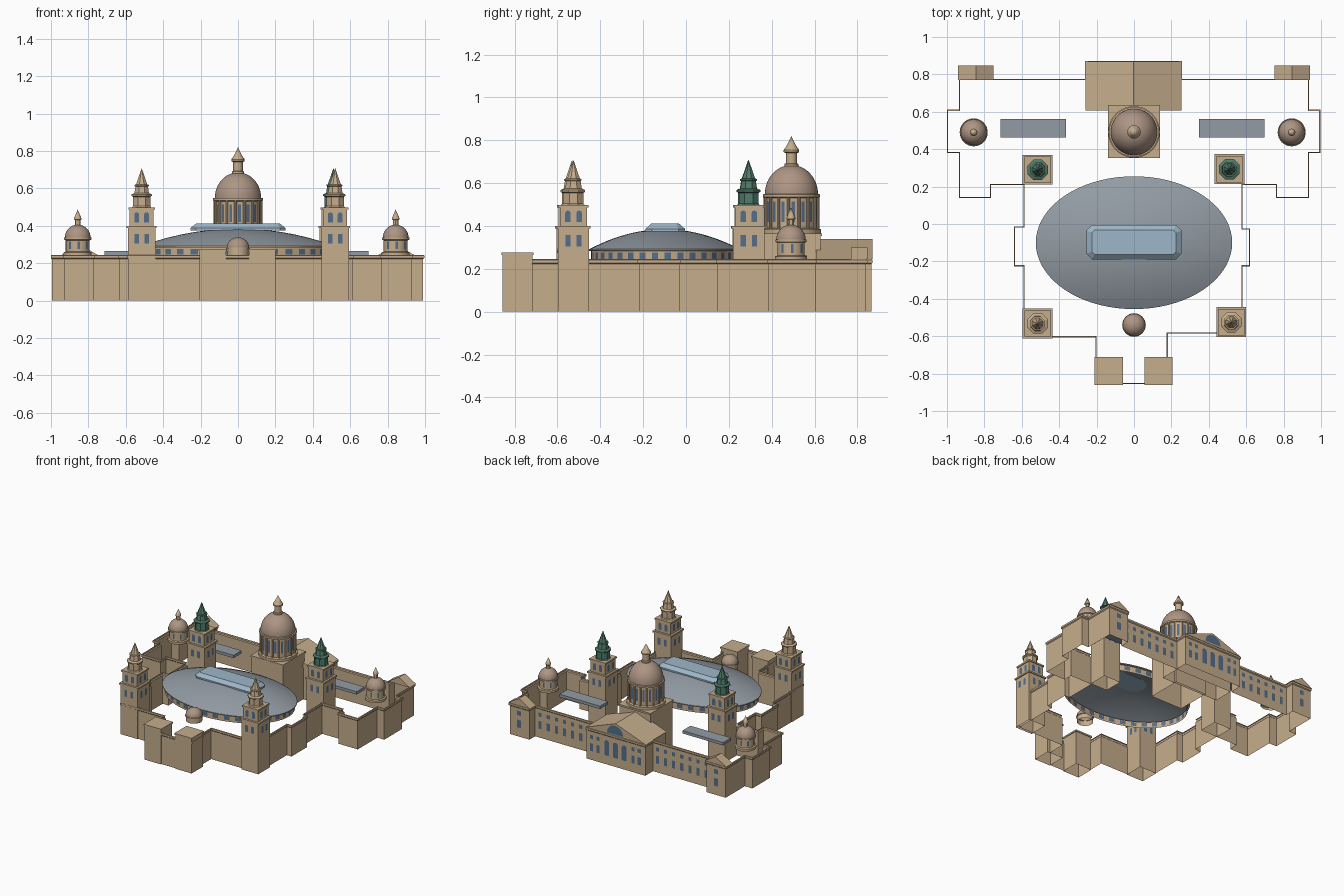
import bpy, bmesh
from math import pi, sin, cos, sqrt
from mathutils import Vector, Matrix

if "Cube" in bpy.data.objects:
    bpy.data.objects.remove(bpy.data.objects["Cube"])


def material(name, rgb):
    m = bpy.data.materials.new(name)
    m.use_nodes = True
    m.diffuse_color = (*rgb, 1)
    m.node_tree.nodes["Principled BSDF"].inputs["Base Color"].default_value = (*rgb, 1)
    return m


STONE = material("sandstone", (0.56, 0.42, 0.265))
DOME = material("dome_brown", (0.42, 0.30, 0.23))
ROOF = material("slate_roof", (0.29, 0.33, 0.37))
SKY = material("skylight_blue", (0.34, 0.47, 0.58))
GREEN = material("copper_green", (0.08, 0.20, 0.145))
GLASS = material("window_blue", (0.09, 0.155, 0.26))


def finish(name, bm, mats, smooth=False):
    bmesh.ops.recalc_face_normals(bm, faces=bm.faces)
    me = bpy.data.meshes.new(name)
    bm.to_mesh(me)
    bm.free()
    ob = bpy.data.objects.new(name, me)
    bpy.context.collection.objects.link(ob)
    for m in mats:
        me.materials.append(m)
    if smooth:
        bpy.ops.object.select_all(action='DESELECT')
        ob.select_set(True)
        bpy.context.view_layer.objects.active = ob
        bpy.ops.object.shade_smooth_by_angle(angle=pi / 6)
    return ob


def box(name, x0, x1, y0, y1, z0, z1, mat=STONE, open_bottom=False):
    bm = bmesh.new()
    bmesh.ops.create_cube(bm, size=1)
    for v in bm.verts:
        v.co = ((x0 + x1) / 2 + v.co.x * (x1 - x0), (y0 + y1) / 2 + v.co.y * (y1 - y0),
                (z0 + z1) / 2 + v.co.z * (z1 - z0))
    if open_bottom:
        low = [f for f in bm.faces if all(v.co.z < z0 + 1e-5 for v in f.verts)]
        bmesh.ops.delete(bm, geom=low, context='FACES_ONLY')
    return finish(name, bm, [mat])


def lathe(name, centre, profile, n, mats, rule=None, scale=(1, 1), smooth=True, turn=0.0):
    """Revolve (radius, z) points; rule(ring, segment) picks the material."""
    bm = bmesh.new()
    rings = []
    for r, z in profile:
        angles = [turn + 2 * pi * i / n for i in range(n)] if r > 0 else [0]
        rings.append([bm.verts.new((centre[0] + r * scale[0] * cos(a),
                                    centre[1] + r * scale[1] * sin(a), z)) for a in angles])
    for k, (a, b) in enumerate(zip(rings, rings[1:])):
        for i in range(n):
            j = (i + 1) % n
            if len(b) == 1:
                f = bm.faces.new((a[i], a[j], b[0]))
            else:
                f = bm.faces.new((a[i], a[j], b[j], b[i]))
            f.material_index = rule(k, i) if rule else 0
    return finish(name, bm, mats, smooth)


def gable(name, x0, x1, y0, y1, z0, z1):
    bm = bmesh.new()
    ends = [[bm.verts.new(p) for p in ((x0, y, z0), (x1, y, z0), ((x0 + x1) / 2, y, z1))]
            for y in (y0, y1)]
    a, b = ends
    bm.faces.new(a)
    bm.faces.new(b)
    for i in range(3):
        j = (i + 1) % 3
        bm.faces.new((a[i], a[j], b[j], b[i]))
    return finish(name, bm, [STONE])


# Window plates collect in one mesh
panes = bmesh.new()


def window(x, y, z, w, h, facing, arched=False):
    """Plate with its sill at z; facing is the heading of its outward normal."""
    pts = [(-w / 2, 0), (w / 2, 0)]
    if arched:
        pts += [(w / 2 * cos(pi * i / 8), h - w / 2 + w / 2 * sin(pi * i / 8)) for i in range(9)]
    else:
        pts += [(w / 2, h), (-w / 2, h)]
    turn = Matrix.Rotation(facing, 3, 'Z')
    panes.faces.new([panes.verts.new(Vector((x, y, z)) + turn @ Vector((0.003, u, v)))
                     for u, v in pts])


# Perimeter wall with cornice, swept along the plan outline
plan = [(-.20, -.85), (.195, -.85), (.195, -.72), (.175, -.72), (.175, -.58), (.575, -.58),
        (.575, -.22), (.615, -.22), (.615, -.03), (.575, -.03), (.575, .215), (.765, .215),
        (.765, .145), (.93, .145), (.93, .385), (.99, .385), (.99, .605), (.93, .605),
        (.93, .84), (.76, .84), (.76, .77), (.25, .77), (.25, .865), (-.255, .865),
        (-.255, .77), (-.765, .77), (-.765, .84), (-.93, .84), (-.93, .605), (-.995, .605),
        (-.995, .385), (-.93, .385), (-.93, .145), (-.77, .145), (-.77, .215), (-.585, .215),
        (-.585, -.02), (-.635, -.02), (-.635, -.22), (-.585, -.22), (-.585, -.60), (-.20, -.60)]
bm = bmesh.new()
loops = []
for off, z in ((0, 0), (0, .222), (.006, .228), (.006, .242), (0, .245)):
    loop = []
    for i, p in enumerate(plan):
        p = Vector(p)
        d0 = (p - Vector(plan[i - 1])).normalized()
        d1 = (Vector(plan[(i + 1) % len(plan)]) - p).normalized()
        loop.append(bm.verts.new((p.x + off * (d0.y + d1.y), p.y - off * (d0.x + d1.x), z)))
    loops.append(loop)
for a, b in zip(loops, loops[1:]):
    for i in range(len(plan)):
        j = (i + 1) % len(plan)
        bm.faces.new((a[i], a[j], b[j], b[i]))
finish("perimeter_wall", bm, [STONE])

# Entrance blocks at the front
for side, x0, x1 in (("right", -.205, -.065), ("left", .06, .20)):
    box(side + "_entrance_block", x0, x1, -.857, -.717, 0, .265, open_bottom=True)
    box(side + "_entrance_cap", x0 - .005, x1 + .005, -.862, -.712, .265, .277)

# Rear hall, pediments and facade windows
box("rear_hall", -.25, .245, .61, .768, 0, .245, open_bottom=True)
gable("rear_hall_roof", -.26, .255, .607, .87, .245, .34)
window(0, .87, .255, .14, .07, pi / 2, True)
for i in (-1, 0, 1):
    window(i * .075, .865, .07, .042, .12, pi / 2, True)
for s in (-1, 1):
    side = "left" if s > 0 else "right"
    gable(side + "_pavilion_roof", s * .76 - .008 * s, s * .94, .77, .847, .245, .30)
    window(s * .847, .84, .07, .035, .06, pi / 2)
    window(s * .847, .84, .165, .035, .035, pi / 2)
    for x in (.15, .205):
        window(s * x, .865, .07, .027, .06, pi / 2)
        window(s * x, .865, .165, .027, .03, pi / 2)
    for i in range(7):
        window(s * (.295 + i * .07), .77, .07, .027, .06, pi / 2)
        window(s * (.295 + i * .07), .77, .165, .027, .03, pi / 2)
    # Slate strips over the rear wings
    box(side + "_wing_roof", s * .53 - .175 - .008, s * .53 + .175 - .008, .463, .562,
        .243, .265, ROOF)

# Oval hall: windowed drum, shallow roof, skylight
oval = (.525, .355)
lathe("oval_drum", (0, -.1), [(.965, .235), (.965, .247), (.965, .277), (.965, .283), (1, .285),
      (1, .292)], 72, [STONE, GLASS], lambda k, i: int(k == 1 and i % 2 == 0), oval)
lathe("oval_roof", (0, -.1), [(r / 12, .29 + .095 * (1 - (r / 12) ** 2)) for r in range(12, -1, -1)],
      72, [ROOF], scale=oval)
bm = bmesh.new()
layers = []
for hx, hy, c, z in ((.255, .092, .03, .375), (.255, .092, .03, .387), (.225, .065, .014, .411)):
    corners = [(hx - c, -hy), (hx, c - hy), (hx, hy - c), (hx - c, hy)]
    corners += [(-x, -y) for x, y in corners]
    layers.append([bm.verts.new((x, y - .097, z)) for x, y in corners])
for a, b in zip(layers, layers[1:]):
    for i in range(8):
        j = (i + 1) % 8
        bm.faces.new((a[i], a[j], b[j], b[i]))
bm.faces.new(layers[0])
bm.faces.new(layers[-1])
finish("skylight", bm, [SKY])


def quarter(r, z, h, r_end, steps=10):
    """Dome profile from radius r at height z, closing in to r_end."""
    pts = [(r * cos(pi / 2 * i / steps), z + h * sin(pi / 2 * i / steps)) for i in range(steps)]
    return [p for p in pts if p[0] > r_end] + [(r_end, z + h * sqrt(1 - (r_end / r) ** 2))]


# Great dome on its square base
MC = (0, .492)
box("great_dome_base", -.135, .135, .36, .627, 0, .355, open_bottom=True)
box("great_dome_base_cap", -.14, .14, .353, .635, .353, .366)
lathe("great_dome_drum", MC, [(.138, .366), (.138, .385), (.122, .39), (.122, .42), (.122, .515),
      (.122, .53), (.133, .535), (.133, .548), (.122, .55)], 48, [STONE, GLASS],
      lambda k, i: int(k == 3 and i % 3 == 0))
for i in range(16):
    a = 2 * pi * (i + .72) / 16
    lathe("drum_column", (MC[0] + .124 * cos(a), MC[1] + .124 * sin(a)),
          [(.007, .388), (.007, .536)], 8, [STONE])
lathe("great_dome", MC, quarter(.124, .548, .137, .025, 14), 48, [DOME])
lathe("great_dome_lantern", MC, [(.033, .675), (.033, .69), (.026, .693), (.026, .74),
      (.036, .745), (.036, .755), (.022, .775), (0, .82)], 16, [STONE])

# Side domes over the wings
for side, x in (("left", .843), ("right", -.857)):
    c = (x, .49)
    lathe(side + "_dome_drum", c, [(.075, .24), (.075, .258), (.064, .262), (.064, .275),
          (.064, .315), (.064, .322), (.073, .326), (.073, .336), (.066, .338)], 32,
          [STONE, GLASS], lambda k, i: int(k == 3 and i % 4 == 0))
    lathe(side + "_dome", c, quarter(.069, .336, .07, .014), 32, [DOME])
    lathe(side + "_dome_lantern", c, [(.015, .398), (.015, .43), (.02, .434), (.02, .44), (0, .487)],
          12, [STONE])

# Small cupola above the entrance
lathe("front_cupola_drum", (0, -.54), [(.058, .24), (.058, .275), (.063, .277), (.063, .283),
      (.058, .284)], 32, [STONE])
lathe("front_cupola", (0, -.54), quarter(.06, .283, .055, 0), 32, [DOME])

# Corner towers, with copper spires on the rear pair
for name, x, y, top in (("front_left", .52, -.525, STONE), ("front_right", -.515, -.532, STONE),
                        ("rear_left", .51, .293, GREEN), ("rear_right", -.515, .29, GREEN)):
    for part, h, z0, z1 in (("base", .073, 0, .39), ("base_cornice", .08, .388, .4),
                            ("belfry", .064, .4, .488), ("belfry_cornice", .07, .486, .498)):
        box(f"{name}_tower_{part}", x - h, x + h, y - h, y + h, z0, z1, open_bottom=z0 == 0)
    lathe(f"{name}_tower_spire", (x, y), [(.056, .498), (.05, .505), (.05, .555), (.059, .56),
          (.059, .568), (.042, .575), (.036, .61), (.041, .613), (.041, .619), (.032, .622),
          (0, .708)], 8, [top], smooth=False, turn=pi / 8)
    for q in range(4):
        a = q * pi / 2
        for s in (-.026, .026):
            for d, z, w, h in ((.073, .305, .024, .052), (.064, .418, .026, .054)):
                window(x + d * cos(a) - s * sin(a), y + d * sin(a) + s * cos(a), z, w, h, a,
                       d < .07)

glass = bpy.data.meshes.new("windows")
panes.to_mesh(glass)
panes.free()
glass.materials.append(GLASS)
bpy.context.collection.objects.link(bpy.data.objects.new("windows", glass))
